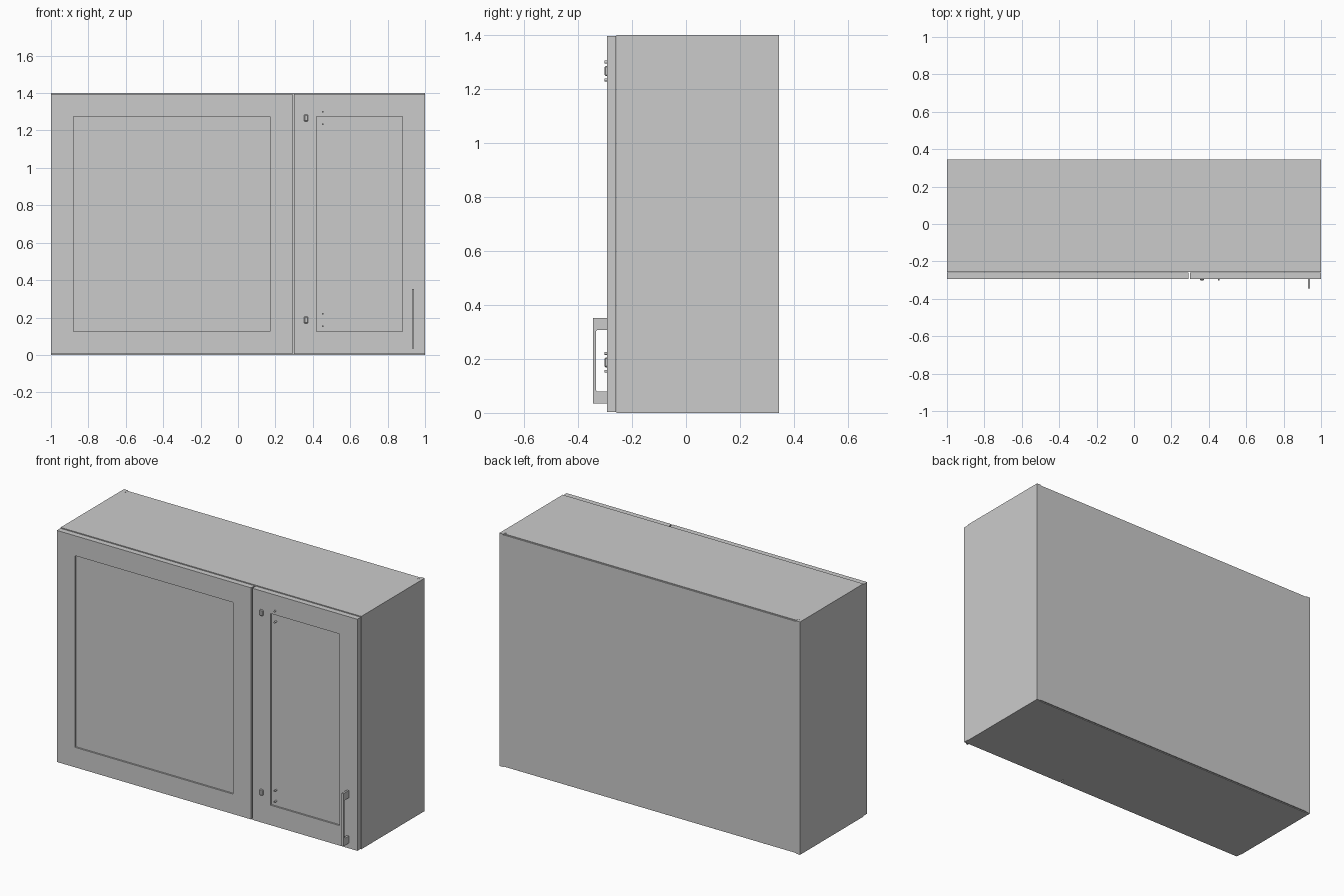
import bpy, bmesh, math
from mathutils import Matrix

if "Cube" in bpy.data.objects:
    bpy.data.objects.remove(bpy.data.objects["Cube"])


def box(name, x, y, z, bevel=0.0):
    """Box from (min, max) ranges on each axis."""
    bm = bmesh.new()
    bmesh.ops.create_cube(bm, size=1)
    for v in bm.verts:
        v.co = [r[0] + (c + 0.5) * (r[1] - r[0]) for r, c in zip((x, y, z), v.co)]
    if bevel:
        bmesh.ops.bevel(bm, geom=bm.edges[:], offset=bevel, segments=1, affect='EDGES')
    return finish(name, bm)


def finish(name, bm):
    bmesh.ops.recalc_face_normals(bm, faces=bm.faces[:])
    me = bpy.data.meshes.new(name)
    bm.to_mesh(me)
    bm.free()
    ob = bpy.data.objects.new(name, me)
    bpy.context.collection.objects.link(ob)
    return ob


def pin(name, x, y, z, r, depth, axis):
    """Small screw head or peg along the y or z axis."""
    bm = bmesh.new()
    rot = Matrix.Rotation(math.pi / 2, 4, 'X') if axis == 'Y' else Matrix()
    bmesh.ops.create_cone(bm, cap_ends=True, segments=12, radius1=r, radius2=r,
                          depth=depth, matrix=Matrix.Translation((x, y, z)) @ rot)
    return finish(name, bm)


def framed_door(name, x0, x1):
    """Door slab with a shallow recessed centre panel on its front."""
    y0, y1, z0, z1 = -0.293, -0.26, 0.004, 1.396
    ob = box(name, (x0, x1), (y0, y1), (z0, z1))
    bm = bmesh.new()
    bm.from_mesh(ob.data)
    front = [f for f in bm.faces if f.normal.y < -0.9]
    bmesh.ops.inset_region(bm, faces=front, thickness=0.12, use_even_offset=True)
    ext = bmesh.ops.extrude_discrete_faces(bm, faces=front)
    for v in ext['faces'][0].verts:
        v.co.y += 0.01
    bm.to_mesh(ob.data)
    bm.free()
    return ob


# Carcass panels
T = 0.026
BODY_Y = (-0.257, 0.338)
for side, s in (("left", -1), ("right", 1)):
    xs = sorted((s, s * (1 - T)))
    box(f"{side}_side", xs, (-0.257, 0.345), (0, 1.4))
inner = (-1 + T, 1 - T)
box("top_panel", inner, BODY_Y, (1.4 - T, 1.4))
box("bottom_panel", inner, BODY_Y, (0, T))
box("back_panel", inner, (0.335, 0.345), (0.004, 1.396))
box("shelf", inner, (-0.2, 0.335), (0.69, 0.69 + T))
box("front_post", (0.24, 0.35), (-0.257, -0.231), (T, 1.4 - T))

# Fixed front panel and hinged door
framed_door("fixed_front", -1, 0.292)
framed_door("door", 0.3, 0.999)

# Hinge knuckles and screws
for level, z in (("lower", 0.187), ("upper", 1.267)):
    box(f"{level}_hinge", (0.353, 0.375), (-0.302, -0.28), (z - 0.018, z + 0.018), 0.004)
    for i, dz in enumerate((-0.033, 0.033)):
        pin(f"{level}_hinge_screw_{i}", 0.453, -0.291, z + dz, 0.005, 0.022, 'Y')

# Corner fasteners on the top
for side, s in (("left", -1), ("right", 1)):
    pin(f"{side}_top_fastener", s * 0.974, 0.323, 1.396, 0.008, 0.01, 'Z')

# Handle: C-shaped profile with rounded inner corners, extruded along x
outer = [(-0.292, 0.035), (-0.345, 0.035), (-0.345, 0.352), (-0.292, 0.352)]
inner_pts = [(-0.292, 0.308), (-0.328, 0.308), (-0.333, 0.303),
             (-0.333, 0.084), (-0.328, 0.079), (-0.292, 0.079)]
bm = bmesh.new()
face = bm.faces.new([bm.verts.new((0.93, y, z)) for y, z in outer + inner_pts])
ext = bmesh.ops.extrude_face_region(bm, geom=[face])
for v in ext['geom']:
    if isinstance(v, bmesh.types.BMVert):
        v.co.x += 0.012
finish("door_handle", bm)
